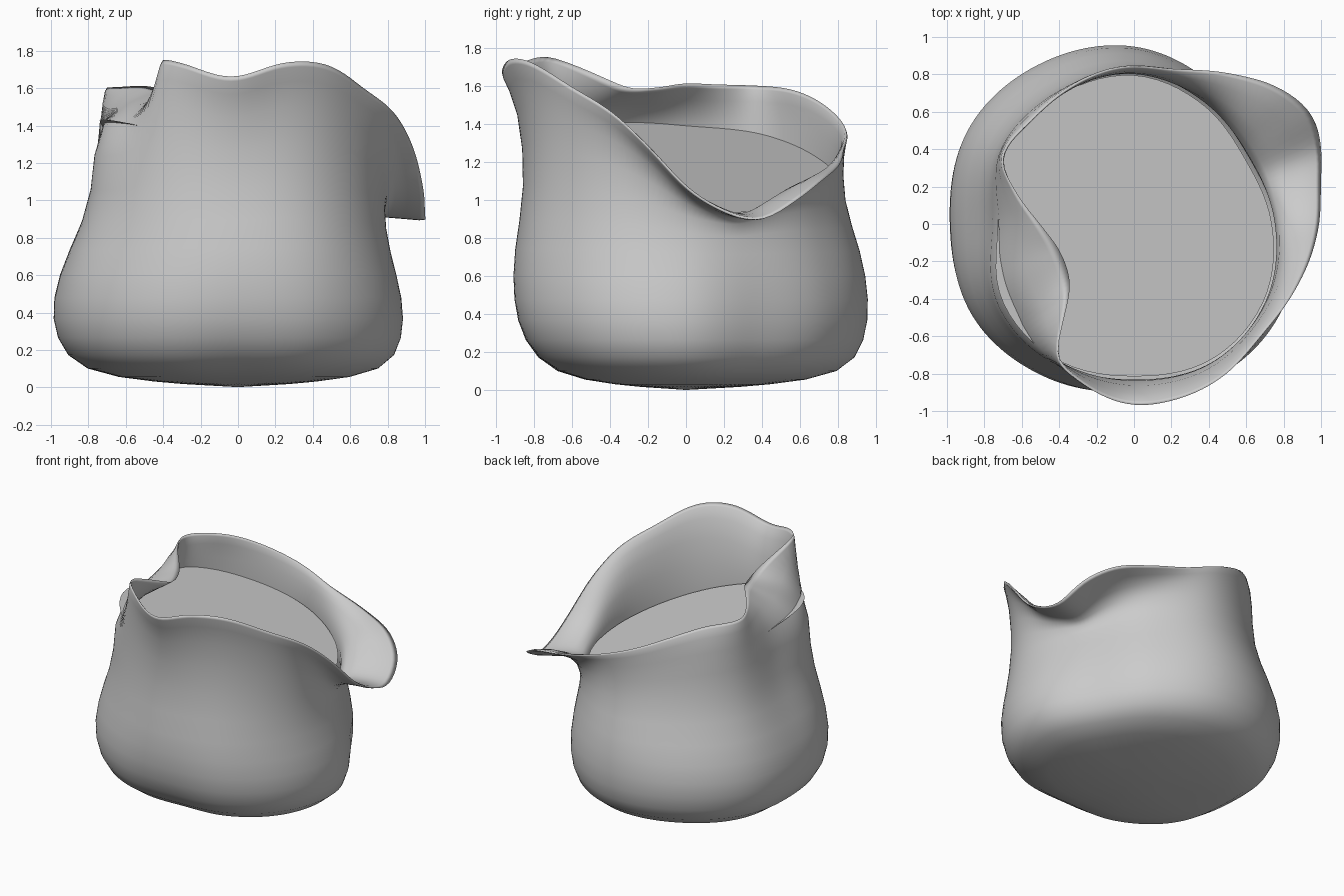
import bpy, bmesh, math

old = bpy.data.objects.get("Cube")
if old:
    bpy.data.objects.remove(old, do_unlink=True)

SEGMENTS = 80

# One plain grey for the whole sack
grey = bpy.data.materials.new("pale_grey_cloth")
grey.use_nodes = True
colour = (0.6, 0.6, 0.6, 1)
grey.diffuse_color = colour
grey.node_tree.nodes["Principled BSDF"].inputs["Base Color"].default_value = colour


def loop_value(keys, angle):
    """Smooth periodic curve through (degrees, value) keys."""
    count = len(keys)
    index = max(i for i in range(count) if keys[i][0] <= angle)

    def key(i):
        return keys[i % count][0] + 360 * (i // count), keys[i % count][1]

    (a0, v0), (a1, v1), (a2, v2), (a3, v3) = [key(index + k) for k in (-1, 0, 1, 2)]
    span = a2 - a1
    m1 = (v2 - v0) / (a2 - a0) * span
    m2 = (v3 - v1) / (a3 - a1) * span
    t = (angle - a1) / span
    return ((2 * t**3 - 3 * t**2 + 1) * v1 + (t**3 - 2 * t**2 + t) * m1
            + (3 * t**2 - 2 * t**3) * v2 + (t**3 - t**2) * m2)


def even(radii):
    return [(i * 360 / len(radii), r) for i, r in enumerate(radii)]


def polar(radius, degrees, z):
    a = math.radians(degrees)
    return radius * math.cos(a), radius * math.sin(a), z


def make_object(name, rings, centre):
    """Loft closed rings upward from a centre point."""
    bm = bmesh.new()
    hub = bm.verts.new(centre)
    loops = [[bm.verts.new(p) for p in ring] for ring in rings]
    for i in range(SEGMENTS):
        j = (i + 1) % SEGMENTS
        bm.faces.new((hub, loops[0][j], loops[0][i]))
        for low, high in zip(loops, loops[1:]):
            bm.faces.new((low[i], low[j], high[j], high[i]))
    for face in bm.faces:
        face.smooth = True
    bmesh.ops.recalc_face_normals(bm, faces=bm.faces[:])
    mesh = bpy.data.meshes.new(name)
    bm.to_mesh(mesh)
    bm.free()
    mesh.materials.append(grey)
    obj = bpy.data.objects.new(name, mesh)
    bpy.context.collection.objects.link(obj)
    return obj


# Body radii every twelfth of a turn, starting at the model's left
body_levels = [
    (.08, even([.8, .73, .77, .84, .88, .91, .85, .86, .79, .7, .76, .81])),
    (.26, even([.88, .79, .85, .94, .98, 1.01, .98, .98, .92, .86, .9, .91])),
    (.47, even([.88, .8, .87, .96, 1.01, 1.04, 1, 1.01, .96, .91, .94, .93])),
    (.73, even([.8, .75, .81, .92, .94, .96, .91, .95, .92, .91, .92, .87])),
]
neck = even([.76, .71, .76, .82, .82, .82, .75, .84, .86, .84, .86, .83])

# Wavy rim: angle, radius, height, with a tuck at the front right
rim = [
    (0, 1, 1.05), (12, 1.03, .92), (22, 1.09, .88), (32, 1.13, .99),
    (43, 1.08, 1.1), (57, .97, 1.17), (75, .87, 1.26), (95, .855, 1.38),
    (120, .81, 1.53), (135, .79, 1.59), (154, .8, 1.61), (165, .66, 1.62),
    (180, .5, 1.63), (200, .41, 1.61), (222, .45, 1.61), (232, .6, 1.68),
    (238, .81, 1.76), (250, .9, 1.74), (268, .98, 1.66), (285, .98, 1.74),
    (300, .96, 1.73), (318, .92, 1.6), (335, .94, 1.46), (348, .97, 1.27),
]
rim_radius = [(a, r) for a, r, z in rim]
rim_height = [(a, z) for a, r, z in rim]

angles = [i * 360 / SEGMENTS for i in range(SEGMENTS)]
rings = [[polar(.5 * loop_value(body_levels[0][1], a), a, .025) for a in angles]]
for z, radii in body_levels:
    rings.append([polar(loop_value(radii, a), a, z) for a in angles])

# Neck, flare and rim follow the rim height; the cloth bulges under the tuck
neck_ring, flare_ring, rim_ring = [], [], []
for a in angles:
    r0, r1, z1 = loop_value(neck, a), loop_value(rim_radius, a), loop_value(rim_height, a)
    z0 = .9 + .2 * (z1 - .9)
    spread = r1 - r0
    flare = r0 + (.25 if spread > 0 else -.06) * spread
    neck_ring.append(polar(r0, a, z0))
    flare_ring.append(polar(flare, a, z0 + .66 * (z1 - z0) + .03))
    rim_ring.append(polar(r1, a, z1))
rings += [neck_ring, flare_ring, rim_ring]

sack = make_object("sack_body", rings, (0, 0, 0))
wall = sack.modifiers.new("cloth_thickness", 'SOLIDIFY')
wall.thickness = .025
wall.offset = -1
soft = sack.modifiers.new("soft_cloth", 'SUBSURF')
soft.levels = soft.render_levels = 1


# Sloping surface of the filling inside the mouth
def fill_point(radius, degrees):
    x, y, _ = polar(radius, degrees, 0)
    return x, y, 1.165 - .32 * x - .1 * y


fill_rings = [[fill_point(f * loop_value(neck, a), a) for a in angles] for f in (.5, .97)]
make_object("sack_filling", fill_rings, fill_point(0, 0))
